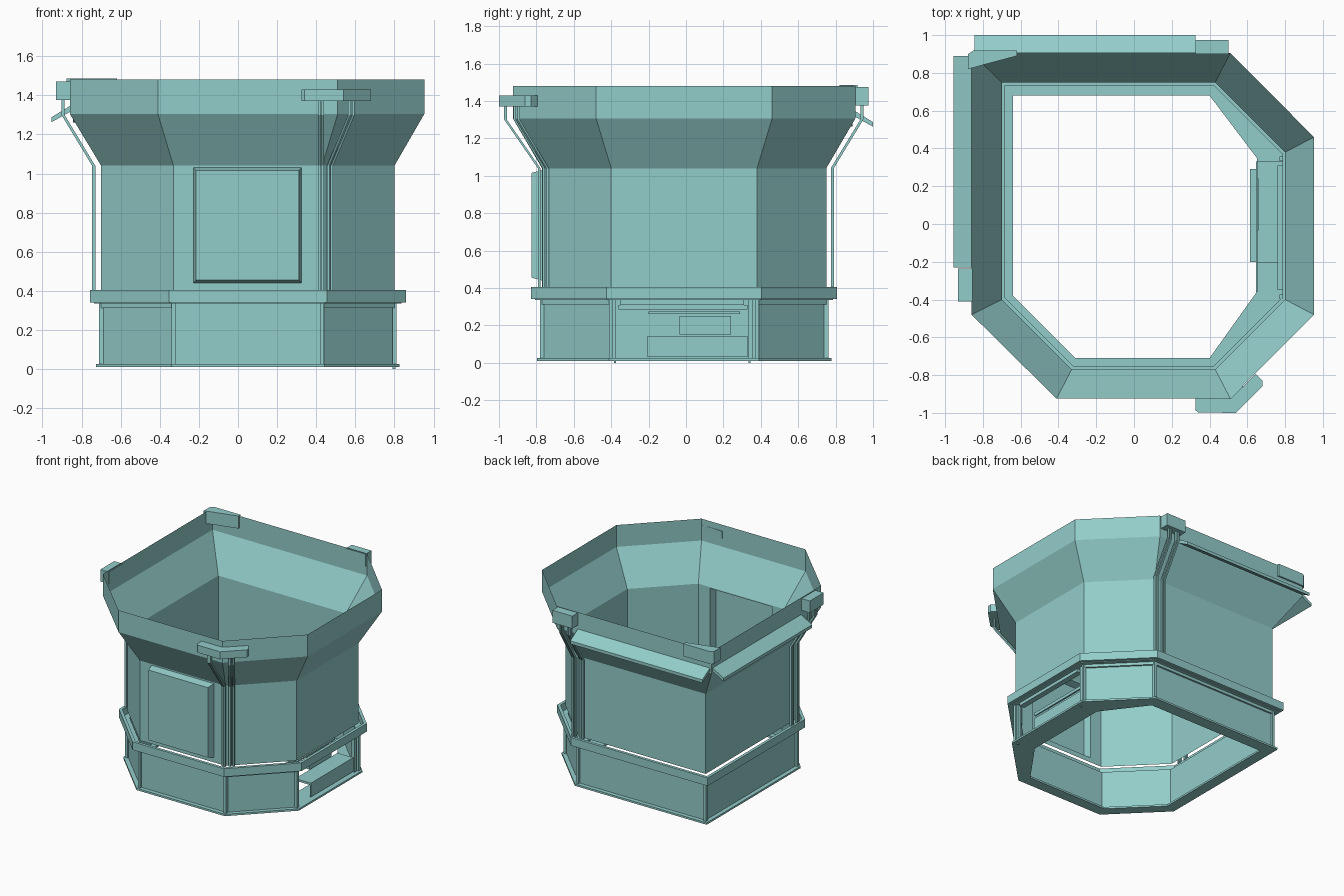
import bpy, bmesh, math
from mathutils import Vector

if "Cube" in bpy.data.objects:
    bpy.data.objects.remove(bpy.data.objects["Cube"])

TEAL = bpy.data.materials.new("pale_teal")
TEAL.diffuse_color = (0.29, 0.61, 0.59, 1)
TEAL.use_nodes = True
TEAL.node_tree.nodes["Principled BSDF"].inputs["Base Color"].default_value = TEAL.diffuse_color

# Plan outlines, counter-clockwise from the front left corner
WALL = [(-.70, -.40), (-.33, -.77), (.43, -.77), (.80, -.40), (.80, .38), (.43, .75), (-.70, .75)]
LIP = [(-.86, -.48), (-.41, -.925), (.51, -.925), (.953, -.48), (.953, .46), (.51, .905), (-.86, .905)]
FLOOR_HOLE = [(-.64, -.38), (-.31, -.71), (.40, -.71), (.65, -.36), (.65, .35), (.40, .68), (-.64, .68)]
N = len(WALL)


def offset(poly, d):
    """Move every edge of an outline outward by d."""
    out = []
    for i, p in enumerate(poly):
        p = Vector(p)
        a = (p - Vector(poly[i - 1])).normalized()
        b = (Vector(poly[(i + 1) % len(poly)]) - p).normalized()
        na, nb = Vector((a.y, -a.x)), Vector((b.y, -b.x))
        out.append(tuple(p + (na + nb) * d / (1 + na.dot(nb))))
    return out


def finish(bm, name, fix=True):
    if fix:
        bmesh.ops.recalc_face_normals(bm, faces=bm.faces)
    me = bpy.data.meshes.new(name)
    bm.to_mesh(me)
    bm.free()
    me.materials.append(TEAL)
    ob = bpy.data.objects.new(name, me)
    bpy.context.collection.objects.link(ob)
    return ob


def loft(bm, loops, close=False):
    """Skin a list of (outline, z) loops."""
    rows = [[bm.verts.new((x, y, z)) for x, y in poly] for poly, z in loops]
    pairs = list(zip(rows, rows[1:])) + ([(rows[-1], rows[0])] if close else [])
    for a, b in pairs:
        n = len(a)
        for i in range(n):
            bm.faces.new((a[i], a[(i + 1) % n], b[(i + 1) % n], b[i]))


def ring(name, outer, inner, z0, z1):
    bm = bmesh.new()
    loft(bm, [(outer, z0), (outer, z1), (inner, z1), (inner, z0)], True)
    return finish(bm, name)


def prism(name, poly, z0, z1):
    bm = bmesh.new()
    loft(bm, [(poly, z0), (poly, z1)])
    bm.verts.ensure_lookup_table()
    n = len(poly)
    bm.faces.new(bm.verts[:n])
    bm.faces.new(bm.verts[n:])
    return finish(bm, name)


def box(name, x0, x1, y0, y1, z0, z1):
    return prism(name, [(x0, y0), (x1, y0), (x1, y1), (x0, y1)], z0, z1)


def bar(name, pts, sx, sy):
    """Rectangular tube following points upward."""
    bm = bmesh.new()
    loft(bm, [([(x - sx, y - sy), (x + sx, y - sy), (x + sx, y + sy), (x - sx, y + sy)], z)
              for x, y, z in pts])
    bm.verts.ensure_lookup_table()
    bm.faces.new(bm.verts[:4])
    bm.faces.new(bm.verts[-4:])
    return finish(bm, name)


# Upper shell: wall, flare and lip as one sheet, with a raised front window bay
bm = bmesh.new()
loft(bm, [(WALL, .40), (WALL, 1.04), (LIP, 1.305), (LIP, 1.48)])


def front_geom():
    fs = [f for f in bm.faces if all(abs(v.co.y + .77) < 1e-4 for v in f.verts)]
    return fs + list({e for f in fs for e in f.edges}) + list({v for f in fs for v in f.verts})


for co, no in (((-.228, 0, 0), (1, 0, 0)), ((.325, 0, 0), (1, 0, 0)),
               ((0, 0, .44), (0, 0, 1)), ((0, 0, 1.03), (0, 0, 1))):
    bmesh.ops.bisect_plane(bm, geom=front_geom(), plane_co=co, plane_no=no)
mid = Vector((.048, -.77, .735))
bay = min((f for f in bm.faces), key=lambda f: (f.calc_center_median() - mid).length)
new = bmesh.ops.extrude_face_region(bm, geom=[bay])["geom"]
for v in (g for g in new if isinstance(g, bmesh.types.BMVert)):
    v.co = Vector((mid.x + (v.co.x - mid.x) * .95, -.825, mid.z + (v.co.z - mid.z) * .95))
if bay.is_valid and abs(bay.calc_center_median().y + .77) < 1e-4:
    bmesh.ops.delete(bm, geom=[bay], context='FACES_ONLY')
finish(bm, "upper_shell", False)

# Belt tray: outer band with a thin plate beneath
ring("belt_band", offset(WALL, .058), offset(WALL, .035), .34, .405)
ring("belt_plate", offset(WALL, .036), offset(WALL, -.015), .335, .345)

# Bottom flange and feet
ring("bottom_flange", offset(WALL, .027), FLOOR_HOLE, .01, .025)
for y in (-.38, .34):
    box("foot", .79, .805, y - .005, y + .005, 0, .01)

# Base panels on every side except the open right bay
inner, face, lip = offset(WALL, -.018), offset(WALL, -.006), offset(WALL, .008)
for i in range(N):
    j = (i + 1) % N
    if i == 3:
        continue
    prism("base_panel", [face[i], face[j], inner[j], inner[i]], .025, .34)
    if i != 1:
        prism("panel_header", [lip[i], lip[j], face[j], face[i]], .312, .337)
for x, y in WALL:
    box("corner_post", x - .011, x + .011, y - .011, y + .011, .02, .34)

# Right service bay: header with chamfered ends, shelf, drawer and rail
for y in (-.385, .345):
    box("bay_jamb", .77, .80, y - .012, y + .012, .025, .335)
box("bay_header", .76, .805, -.35, .31, .31, .337)
box("bay_shelf", .65, .79, -.205, .33, .125, .142)
box("bay_shelf_front", .78, .79, -.205, .33, .03, .14)
box("bay_drawer", .63, .66, -.035, .24, .15, .25)
box("bay_rail", .615, .655, -.20, .29, .262, .275)
box("bay_back", .645, .655, -.36, .33, .285, .31)

# Front right bracket wrapping the lip corner, with pipes
prism("corner_bracket", [(.325, -.92), (.325, -.985), (.34, -.998), (.54, -1.0), (.68, -.86),
                         (.68, -.83), (.645, -.795), (.51, -.925)], 1.37, 1.43)
for x, y, tx, ty in ((.415, -.785, .415, -.965), (.432, -.785, .432, -.965),
                     (.462, -.76, .57, -.915), (.48, -.74, .59, -.895)):
    bar("pipe", [(x, y, .40), (x, y, 1.04), (tx, ty, 1.30), (tx, ty, 1.375)], .007, .007)

# Back and left brackets with pipes
box("back_bracket", .325, .50, .90, .975, 1.375, 1.475)
box("left_bracket", -.932, -.855, -.41, -.235, 1.375, 1.47)
for d in (-.045, -.025, .025, .045):
    bar("back_pipe", [(.41 + d, .782, .40), (.41 + d, .782, 1.04), (.41 + d, .94, 1.30),
                      (.41 + d, .94, 1.38)], .006, .008)
    bar("left_pipe", [(-.738, -.32 + d, .40), (-.738, -.32 + d, 1.04), (-.895, -.32 + d, 1.30),
                      (-.895, -.32 + d, 1.38)], .008, .006)

# Rear left clamp over the lip corner
prism("corner_clamp", [(-.878, .82), (-.80, .842), (-.62, .89), (-.62, .918), (-.85, .918), (-.878, .90)],
      1.385, 1.485)


# Sloping drip shades along the left and back lips
def shade(name, a, b, axis):
    section = [(.86, 1.315), (.955, 1.262), (.955, 1.287), (.86, 1.345)]
    bm = bmesh.new()
    ends = []
    for t in (a, b):
        ends.append([bm.verts.new((-r, t, z) if axis == 'Y' else (t, r + .045, z)) for r, z in section])
    for k in range(4):
        bm.faces.new((ends[0][k], ends[0][(k + 1) % 4], ends[1][(k + 1) % 4], ends[1][k]))
    bm.faces.new(ends[0])
    bm.faces.new(ends[1])
    finish(bm, name)


shade("left_shade", -.23, .89, 'Y')
shade("back_shade", -.845, .325, 'X')
